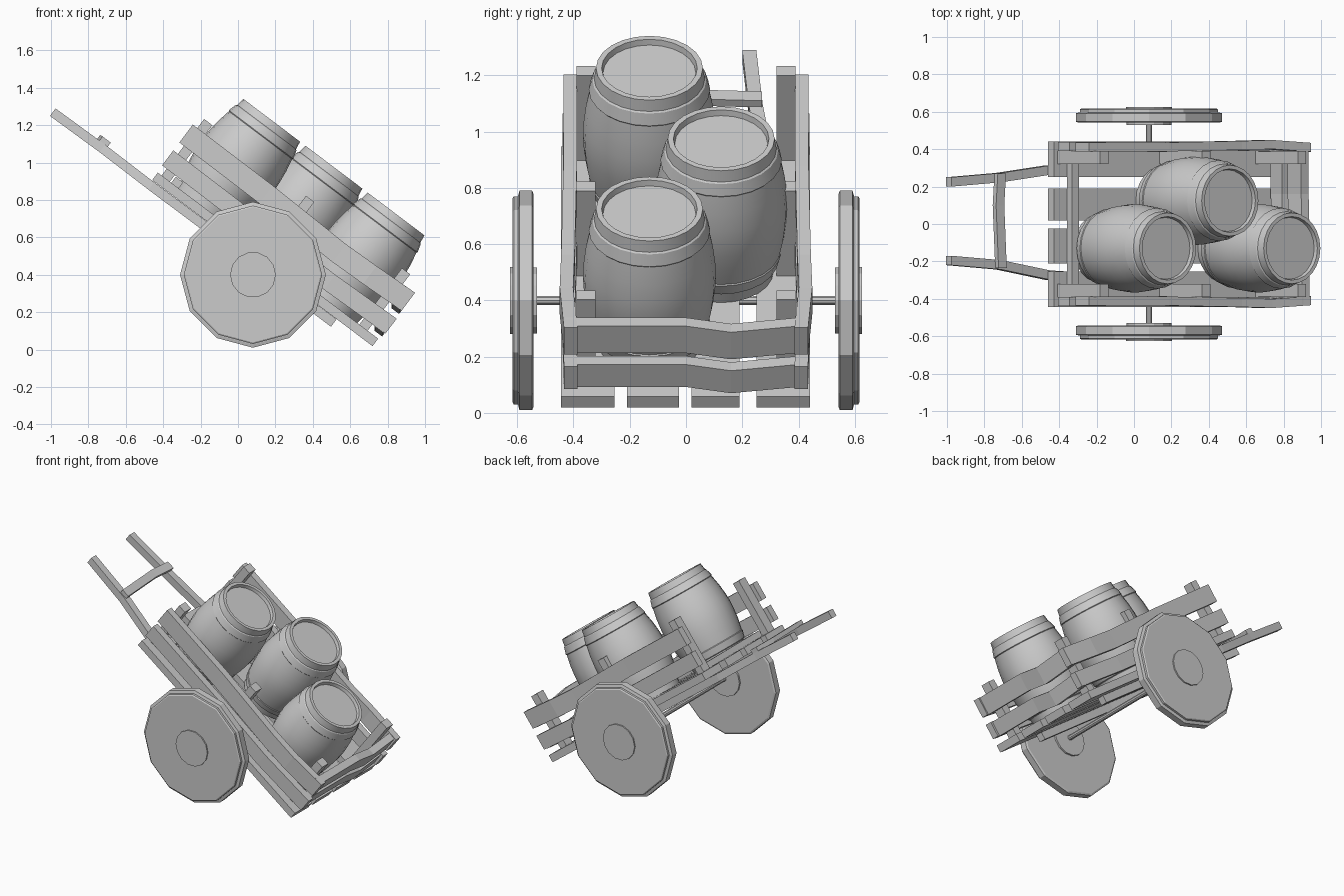
import bpy, bmesh
from math import radians, cos, sin, pi
from mathutils import Matrix

if "Cube" in bpy.data.objects:
    bpy.data.objects.remove(bpy.data.objects["Cube"])

# The whole cart is built level around the axle, then tipped by this matrix
TILT = Matrix.Translation((0.08, 0, 0.40)) @ Matrix.Rotation(radians(37), 4, 'Y')


def finish(name, bm, smooth=False):
    bmesh.ops.recalc_face_normals(bm, faces=bm.faces)
    bm.transform(TILT)
    me = bpy.data.meshes.new(name)
    bm.to_mesh(me)
    bm.free()
    ob = bpy.data.objects.new(name, me)
    bpy.context.collection.objects.link(ob)
    if smooth:
        bpy.ops.object.select_all(action='DESELECT')
        ob.select_set(True)
        bpy.context.view_layer.objects.active = ob
        bpy.ops.object.shade_smooth_by_angle(angle=radians(30))
    return ob


def skin(bm, rings):
    """Join rings of points with quads and cap both ends."""
    loops = [[bm.verts.new(p) for p in r] for r in rings]
    n = len(loops[0])
    for a, b in zip(loops, loops[1:]):
        for i in range(n):
            j = (i + 1) % n
            bm.faces.new((a[i], a[j], b[j], b[i]))
    bm.faces.new(loops[0])
    bm.faces.new(loops[-1])


def beam(name, pts, axis, a, b):
    """Rectangular timber along axis through pts; a, b are the other two sizes."""
    bm = bmesh.new()
    others = [k for k in range(3) if k != axis]
    rings = []
    for p in pts:
        ring = []
        for sa, sb in ((-1, -1), (1, -1), (1, 1), (-1, 1)):
            q = list(p)
            q[others[0]] += sa * a / 2
            q[others[1]] += sb * b / 2
            ring.append(q)
        rings.append(ring)
    skin(bm, rings)
    return finish(name, bm)


def lathe_y(name, profile, sides, turn=0.0):
    """Turned part about the axle; profile is (y, radius)."""
    bm = bmesh.new()
    skin(bm, [[(r * cos(turn + 2 * pi * i / sides), y, r * sin(turn + 2 * pi * i / sides))
               for i in range(sides)] for y, r in profile])
    return finish(name, bm)


# Bed planks
for i, (y0, y1) in enumerate(((-.445, -.255), (-.21, -.025), (.02, .19), (.25, .44))):
    y = (y0 + y1) / 2
    beam(f"bed_plank_{i}", [(-.735, y, .105), (.74, y, .105)], 0, y1 - y0, .05)

# Side boards (slightly warped) and inner posts
for s, side in ((-1, "near"), (1, "far")):
    beam(f"lower_side_board_{side}",
         [(-.74, s * .415, .225), (-.1, s * .41, .22), (.35, s * .418, .215), (.755, s * .41, .225)],
         0, .048, .10)
    beam(f"upper_side_board_{side}",
         [(-.74, s * .412, .388), (-.2, s * .412, .385), (.3, s * .42, .37), (.5, s * .425, .375),
          (.75, s * .41, .385)], 0, .048, .12)
    for i, u in enumerate((-.682, 0, .642)):
        beam(f"post_{side}_{i}", [(u, s * .355, .13), (u, s * .355, .508)], 2, .055, .068)

# Tail boards with a sag
for name, w, h in (("lower_tail_board", .222, .10), ("upper_tail_board", .383, .12)):
    beam(name, [(.715, -.43, w), (.715, 0, w), (.725, .16, w - .02), (.71, .43, w)], 1, .05, h)

# Front cross slat on the bed
beam("front_slat", [(-.62, -.33, .15), (-.62, .33, .15)], 1, .05, .04)

# Pull shafts and their crossbar
for s, side, d in ((-1, "near", -.03), (1, "far", 0)):
    beam(f"shaft_{side}",
         [(-1.378, s * (.225 + d), .05), (-1.05, s * (.248 + d), .055), (-.72, s * (.288 + d / 2), .052),
          (-.2, s * .3, .054), (.5, s * .3, .054)], 0, .05, .05)
beam("shaft_crossbar", [(-1.06, -.235, .092), (-1.075, .1, .09), (-1.065, .27, .092)], 1, .055, .03)

# Axle
lathe_y("axle", [(-.58, .017), (.58, .017)], 10)

# Wheels: rim, plank disc, hub plates on both faces
for s, side in ((-1, "near"), (1, "far")):
    turn = radians(37)
    lathe_y(f"wheel_rim_{side}", [(s * .542, .378), (s * .547, .39), (s * .592, .39), (s * .597, .372)], 12, turn)
    lathe_y(f"wheel_disc_{side}", [(s * .555, .37), (s * .612, .37), (s * .617, .362)], 12, turn)
    lathe_y(f"wheel_hub_{side}", [(s * .53, .12), (s * .626, .122)], 14, turn)

# Barrels: (radius, height) profile with hoops and a recessed lid
BARREL = [(.165, .13), (.186, .13), (.192, .175), (.203, .18), (.215, .225), (.212, .23),
          (.226, .30), (.234, .37), (.237, .425), (.234, .48), (.226, .55), (.212, .62),
          (.216, .625), (.203, .67), (.197, .675), (.19, .72), (.17, .72), (.165, .698)]
for i, (u, y) in enumerate(((-.417, -.13), (0, .125), (.415, -.13))):
    bm = bmesh.new()
    skin(bm, [[(u + r * cos(2 * pi * k / 24), y + r * sin(2 * pi * k / 24), w) for k in range(24)]
              for r, w in BARREL])
    finish(f"barrel_{i}", bm, smooth=True)
